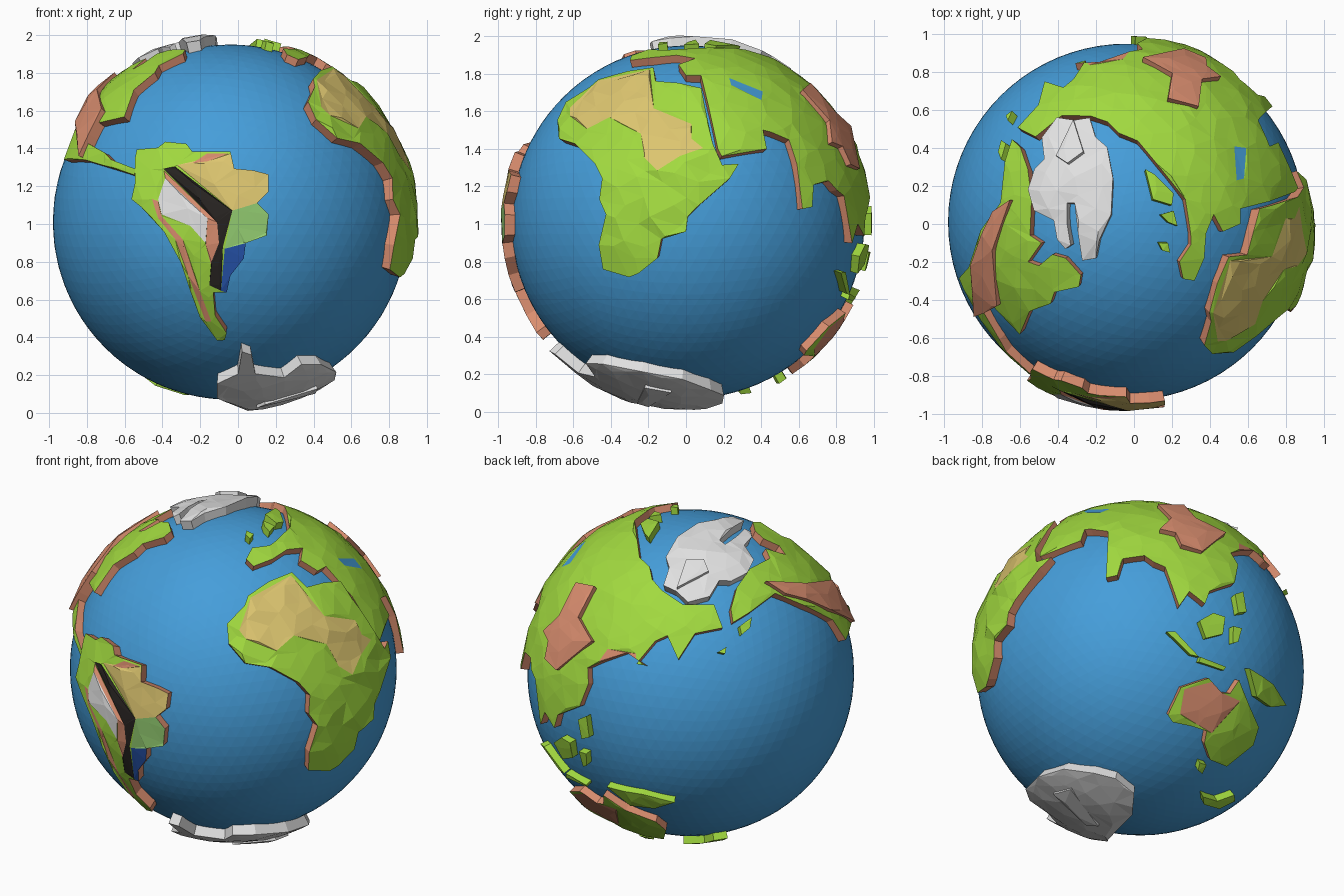
import bpy
import bmesh
import math
import random
from mathutils import Vector
from mathutils.geometry import delaunay_2d_cdt

random.seed(4)
cube = bpy.data.objects.get("Cube")
if cube:
    bpy.data.objects.remove(cube, do_unlink=True)

CENTRE = Vector((-0.04, 0.01, 1.01))
SEA_RADIUS = 0.94
LAND = 0.985

# Directions from which the coastlines are drawn onto the globe
SIDES = {
    "front": Vector((0, -1, 0)),
    "right": Vector((1, 0, 0)),
    "top": Vector((0, 0, 1)),
    "back_left": Vector((-0.6, 0.8, 0.5)).normalized(),
    "back_right": Vector((0.6, 0.8, -0.5)).normalized(),
}


def material(name, colour):
    mat = bpy.data.materials.new(name)
    mat.use_nodes = True
    mat.diffuse_color = (*colour, 1)
    mat.node_tree.nodes["Principled BSDF"].inputs["Base Color"].default_value = (*colour, 1)
    return mat


OCEAN = material("ocean blue", (0.06, 0.34, 0.70))
GRASS = material("grass green", (0.36, 0.70, 0.05))
CLAY = material("clay", (0.70, 0.27, 0.16))
SAND = material("sand", (0.72, 0.56, 0.16))
ICE = material("ice white", (0.75, 0.75, 0.75))
COAL = material("coal black", (0.02, 0.017, 0.015))
MEADOW = material("pale green", (0.30, 0.62, 0.17))
NAVY = material("navy blue", (0.02, 0.09, 0.42))


def trace(side, *points):
    """Throw flat points, in hundredths, onto the globe from one side."""
    toward = SIDES[side]
    across = Vector((1, 0, 0)) if side == "top" else Vector((0, 0, 1)).cross(toward).normalized()
    up = toward.cross(across)
    result = []
    for a, b in points:
        a, b = a / 100, b / 100
        depth = math.sqrt(max(0, LAND ** 2 - a * a - b * b))
        result.append((across * a + up * b + toward * depth).normalized())
    return result


def scatter(count):
    """Evenly spread, slightly shaken directions for the facets."""
    turn = math.pi * (3 - math.sqrt(5))
    result = []
    for i in range(count):
        z = 1 - (2 * i + 1) / count
        ring = math.sqrt(1 - z * z)
        shake = Vector([random.uniform(-0.03, 0.03) for _ in range(3)])
        spot = Vector((ring * math.cos(i * turn), ring * math.sin(i * turn), z))
        result.append((spot + shake).normalized())
    return result


FACET_POINTS = scatter(1100)


def inside(p, loop):
    hit = False
    for a, b in zip(loop, loop[1:] + loop[:1]):
        if (a.y > p.y) != (b.y > p.y):
            if p.x < a.x + (p.y - a.y) * (b.x - a.x) / (b.y - a.y):
                hit = not hit
    return hit


def make_object(name, bm, mats):
    mesh = bpy.data.meshes.new(name)
    bm.to_mesh(mesh)
    bm.free()
    for mat in mats:
        mesh.materials.append(mat)
    obj = bpy.data.objects.new(name, mesh)
    obj.location = CENTRE
    bpy.context.collection.objects.link(obj)


def land(name, outline, top=GRASS, wall=CLAY, height=LAND, base=0.925, paints=(), rough=0.004):
    """Raised slab of land with faceted top, painted regions and steep coast."""
    n = sum(outline, Vector()).normalized()
    u = n.orthogonal().normalized()
    v = n.cross(u)

    def flatten(p):
        return Vector((p.dot(u), p.dot(v))) / (1 + p.dot(n))

    def wrap(q):
        return ((u * q.x + v * q.y) * 2 + n * (1 - q.length_squared)).normalized()

    loops = [[flatten(p) for p in ring] for ring in [outline] + [ring for _, ring in paints]]
    points, edges = [], []
    for loop in loops:
        start = len(points)
        points += loop
        edges += [(start + i, start + (i + 1) % len(loop)) for i in range(len(loop))]
    flat = [flatten(p) for p in FACET_POINTS if p.dot(n) > -0.2]
    points += [q for q in flat if inside(q, loops[0])]
    verts, _, tris = delaunay_2d_cdt(points, edges, [], 0, 1e-5)[:3]

    bm = bmesh.new()
    made = {}
    for tri in tris:
        middle = sum((verts[i] for i in tri), Vector((0, 0))) / len(tri)
        if not inside(middle, loops[0]):
            continue
        for i in tri:
            if i not in made:
                made[i] = bm.verts.new(wrap(verts[i]) * (height + random.uniform(-rough, rough)))
        face = bm.faces.new([made[i] for i in tri])
        for k, loop in enumerate(loops[1:]):
            if inside(middle, loop):
                face.material_index = k + 2
    tops = set(bm.faces)
    rim = [e for e in bm.edges if e.is_boundary]
    grown = bmesh.ops.extrude_edge_only(bm, edges=rim)["geom"]
    for item in grown:
        if isinstance(item, bmesh.types.BMVert):
            item.co = item.co.normalized() * base
    for face in bm.faces:
        if face not in tops:
            face.material_index = 1
    bmesh.ops.recalc_face_normals(bm, faces=bm.faces[:])
    make_object(name, bm, [top, wall] + [mat for mat, _ in paints])


# Ocean ball
ball = bmesh.new()
bmesh.ops.create_icosphere(ball, subdivisions=5, radius=SEA_RADIUS)
make_object("ocean", ball, [OCEAN])

# Southern continent in the west, with its coloured regions
land("south_west_continent", trace(
    "front", (-50, 34), (-49, 38), (-38, 39), (-34, 42), (-23, 41), (-20, 37), (-14, 37), (0, 37),
    (2, 28), (12, 27), (20, 25), (20, 16), (14, 10), (20, 4), (19, -7), (8, -11), (7, -19),
    (0, -28), (-2, -37), (-9, -37), (-8, -49), (-2, -58), (-3, -62), (-7, -62), (-16, -50),
    (-21, -36), (-26, -21), (-35, -5), (-47, 8), (-52, 12), (-50, 21)), height=0.995, paints=[
    (SAND, trace("front", (-28, 30), (-14, 33), (0, 36), (2, 28), (12, 27), (20, 25), (20, 16),
                 (14, 10), (1, 6))),
    (CLAY, trace("front", (-20, 31), (-12, 36), (-1, 36), (-12, 32))),
    (MEADOW, trace("front", (1, 6), (14, 10), (20, 4), (19, -7), (8, -11), (-3, -14))),
    (NAVY, trace("front", (-3, -14), (8, -11), (7, -19), (0, -28), (-2, -37), (-5, -36))),
    (ICE, trace("front", (-34, 23), (-12, 2), (-13, -11), (-21, -2), (-36, 4), (-38, 12))),
    (CLAY, trace("front", (-35, 27), (-7, 0), (-6, -11), (-10, -23), (-13, -12), (-12, 2), (-34, 23))),
    (COAL, trace("front", (-35, 28), (-29, 29), (1, 6), (-4, -13), (-5, -36), (-11, -33),
                 (-10, -21), (-6, -11), (-7, 0))),
    (CLAY, trace("front", (-41, 12), (-38, 11), (-36, 3), (-25, -9), (-16, -36), (-10, -52),
                 (-13, -52), (-22, -28), (-29, -9), (-38, 2)))])

# Northern continent in the west and its mountain range
land("north_west_continent", trace(
    "top", (-52, 28), (-50, 12), (-51, -7), (-45, -11), (-52, -21), (-46, -23), (-39, -17),
    (-32, -19), (-24, -28), (-25, -34), (-38, -37), (-40, -43), (-51, -47), (-56, -59)) + trace(
    "front", (-69, 53), (-76, 52), (-76, 42), (-67, 37), (-63, 33), (-50, 28), (-51, 25),
    (-67, 30), (-77, 33), (-88, 33)) + trace(
    "back_left", (81, 28), (64, 36), (47, 43), (32, 32), (22, 26), (21, 34)))
land("west_mountains", trace(
    "back_left", (41, 49), (64, 48), (79, 50), (87, 38), (92, 27), (78, 33), (64, 39), (52, 42)),
    top=CLAY, height=1.01)

# Great eastern continent, its plateau and inland sea
land("east_continent", trace(
    "top", (-48, 45), (-34, 56), (-19, 56), (-10, 53), (-4, 47), (6, 43), (16, 31), (31, 12),
    (34, -6), (34, -12), (28, -21), (30, -30), (36, -31), (41, -19), (42, -6), (46, 4),
    (51, -5), (60, -1), (60, 7)) + trace(
    "right", (11, 62), (16, 39), (18, 35), (42, 39), (40, 49), (44, 48), (54, 44), (58, 31),
    (61, 7), (66, 8), (67, 20), (75, 22), (79, 17)) + trace(
    "back_right", (9, 56), (17, 33), (23, 42), (32, 35), (35, 43), (50, 49), (52, 60), (48, 67),
    (62, 70), (72, 62)) + trace(
    "back_left", (-34, 3), (-23, 16), (-16, 19), (-10, 5), (0, 20), (16, 23)), paints=[
    (OCEAN, trace("top", (57, 40), (63, 39), (62, 23), (58, 22))),
    (CLAY, trace("back_left", (-55, 5), (-50, 12), (-34, 9), (-34, 3)))])
land("east_plateau", trace(
    "back_right", (6, 93), (21, 93), (27, 85), (44, 77), (30, 65), (18, 68), (15, 75), (6, 77),
    (13, 84)), top=CLAY, height=1.01)

# Southern continent below it, with the desert
land("south_east_continent", trace(
    "right", (-52, 71), (-47, 75), (-32, 80), (-18, 81), (-17, 74), (-5, 73), (7, 70), (9, 61),
    (13, 41), (18, 30), (27, 31), (22, 23), (6, 9), (0, 3), (-1, -5), (-14, -9), (-16, -19),
    (-26, -27), (-31, -29), (-45, -25), (-47, -12), (-43, 4), (-47, 12), (-45, 23), (-49, 31),
    (-59, 41), (-68, 44), (-69, 54), (-64, 63)), height=0.995, rough=0.01, paints=[
    (SAND, trace("right", (-62, 60), (-47, 74), (-20, 80), (-18, 60), (2, 52), (2, 44), (8, 39),
                 (-4, 35), (-16, 27), (-23, 34), (-25, 47), (-41, 55), (-53, 49), (-62, 56)))])

# Island continent with the clay desert
land("island_continent", trace(
    "back_right", (12, -30), (19, -14), (35, -8), (43, -16), (48, -16), (53, -8), (59, -21),
    (66, -34), (63, -44), (48, -57), (38, -54), (34, -45), (35, -38), (27, -36), (15, -34)), paints=[
    (CLAY, trace("back_right", (19, -29), (21, -15), (40, -9), (43, -16), (54, -20), (38, -39),
                 (30, -35)))])

# Ice sheets at both poles, each with a raised ridge
land("north_ice", trace(
    "top", (-44, 44), (-36, 54), (-27, 53), (-19, 54), (-16, 44), (-10, 39), (-7, 23), (-8, 4),
    (-14, -9), (-16, -19), (-23, -20), (-25, -6), (-27, 10), (-31, 10), (-31, -1), (-29, -12),
    (-32, -14), (-36, -9), (-38, 1), (-48, 6), (-51, 17), (-48, 28), (-43, 33)),
    top=ICE, wall=ICE, height=1.0, rough=0.008)
land("north_ice_ridge", trace("top", (-36, 34), (-27, 52), (-22, 36), (-30, 30)),
     top=ICE, wall=ICE, height=1.02)
land("south_ice", trace(
    "front", (-7, -91), (-7, -84), (4, -79), (6, -67), (11, -69), (13, -79), (28, -81),
    (37, -74), (47, -74), (55, -78)) + trace(
    "back_right", (-45, -60), (-28, -62), (-16, -65), (-5, -73), (-5, -84), (-17, -96)),
    top=ICE, wall=ICE, height=1.005)
land("south_ice_ridge", trace("back_right", (-49, -72), (-40, -70), (-23, -89), (-30, -88)),
     top=ICE, wall=ICE, height=1.02)

# Islands
ISLANDS = {
    "long_island": trace("back_right", (10, 18), (15, 18), (29, 4), (24, 5)),
    "round_island": trace("back_right", (29, 25), (37, 30), (44, 28), (43, 18), (33, 15)),
    "chain_island": trace("back_right", (30, 4), (45, -1), (44, -3), (29, 1)),
    "spice_island": trace("back_right", (49, 23), (54, 22), (52, 14), (49, 13)),
    "north_chain_island": trace("back_right", (50, 42), (55, 44), (57, 32), (52, 31)),
    "jungle_island": trace("back_right", (59, -1), (67, -5), (74, -9), (82, -20), (73, -22), (64, -17)),
    "far_south_island": trace("back_right", (35, -74), (44, -76), (54, -72), (55, -75), (46, -80), (36, -78)),
    "small_south_island": trace("back_right", (32, -56), (36, -57), (34, -62), (31, -60)),
    "north_sea_island": trace("top", (10, 28), (15, 25), (25, 15), (24, 9), (14, 12)),
    "middle_sea_island": trace("top", (18, 4), (25, 6), (27, -2), (22, 0)),
    "outer_sea_island": trace("top", (17, -11), (22, -11), (23, -16), (19, -15)),
    "strait_island": trace("back_left", (26, 24), (33, 29), (32, 23), (27, 19)),
    "strait_islet": trace("back_left", (13, 9), (18, 12), (17, 8)),
}
for label, shore in ISLANDS.items():
    land(label, shore, wall=GRASS)
